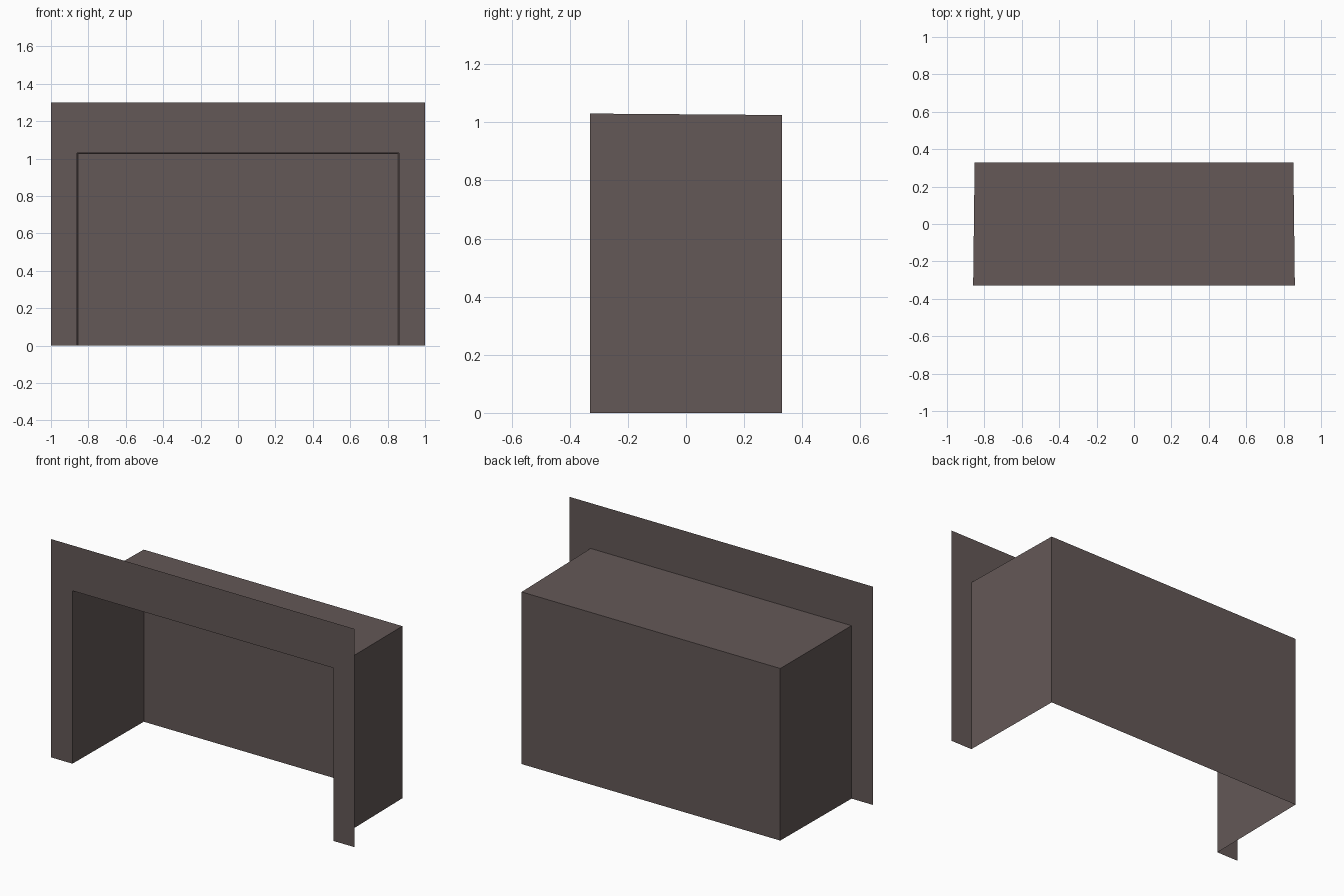
import bpy, bmesh

if "Cube" in bpy.data.objects:
    bpy.data.objects.remove(bpy.data.objects["Cube"])

# One flat colour for the whole shell
mat = bpy.data.materials.new("dark brown grey")
mat.diffuse_color = (0.127, 0.098, 0.095, 1)
mat.use_nodes = True
mat.node_tree.nodes["Principled BSDF"].inputs["Base Color"].default_value = mat.diffuse_color

YF, YB = -0.33, 0.33        # front and back planes
XF, ZF = 0.86, 1.03         # opening half width and height at the front
XB, ZB = 0.852, 1.025       # slightly tapered at the back


def sheet(name, *quads):
    """Thin sheet object made from quads."""
    bm = bmesh.new()
    for q in quads:
        bm.faces.new([bm.verts.new(p) for p in q])
    bmesh.ops.remove_doubles(bm, verts=bm.verts, dist=1e-5)
    me = bpy.data.meshes.new(name)
    bm.to_mesh(me)
    bm.free()
    me.materials.append(mat)
    ob = bpy.data.objects.new(name, me)
    bpy.context.collection.objects.link(ob)
    return ob


# Front surround: two legs and a top band around the opening
def leg(s):
    q = [(s * XF, YF, 0), (s, YF, 0), (s, YF, 1.3), (s * XF, YF, ZF)]
    return q if s > 0 else q[::-1]


sheet("front_surround", leg(1), leg(-1),
      [(-XF, YF, ZF), (XF, YF, ZF), (1, YF, 1.3), (-1, YF, 1.3)])

# Side walls
for s, name in ((1, "right_wall"), (-1, "left_wall")):
    q = [(s * XF, YF, 0), (s * XB, YB, 0), (s * XB, YB, ZB), (s * XF, YF, ZF)]
    sheet(name, q if s > 0 else q[::-1])

# Back wall and roof; the bottom stays open
sheet("back_wall", [(XB, YB, 0), (-XB, YB, 0), (-XB, YB, ZB), (XB, YB, ZB)])
sheet("roof", [(-XF, YF, ZF), (XF, YF, ZF), (XB, YB, ZB), (-XB, YB, ZB)])
